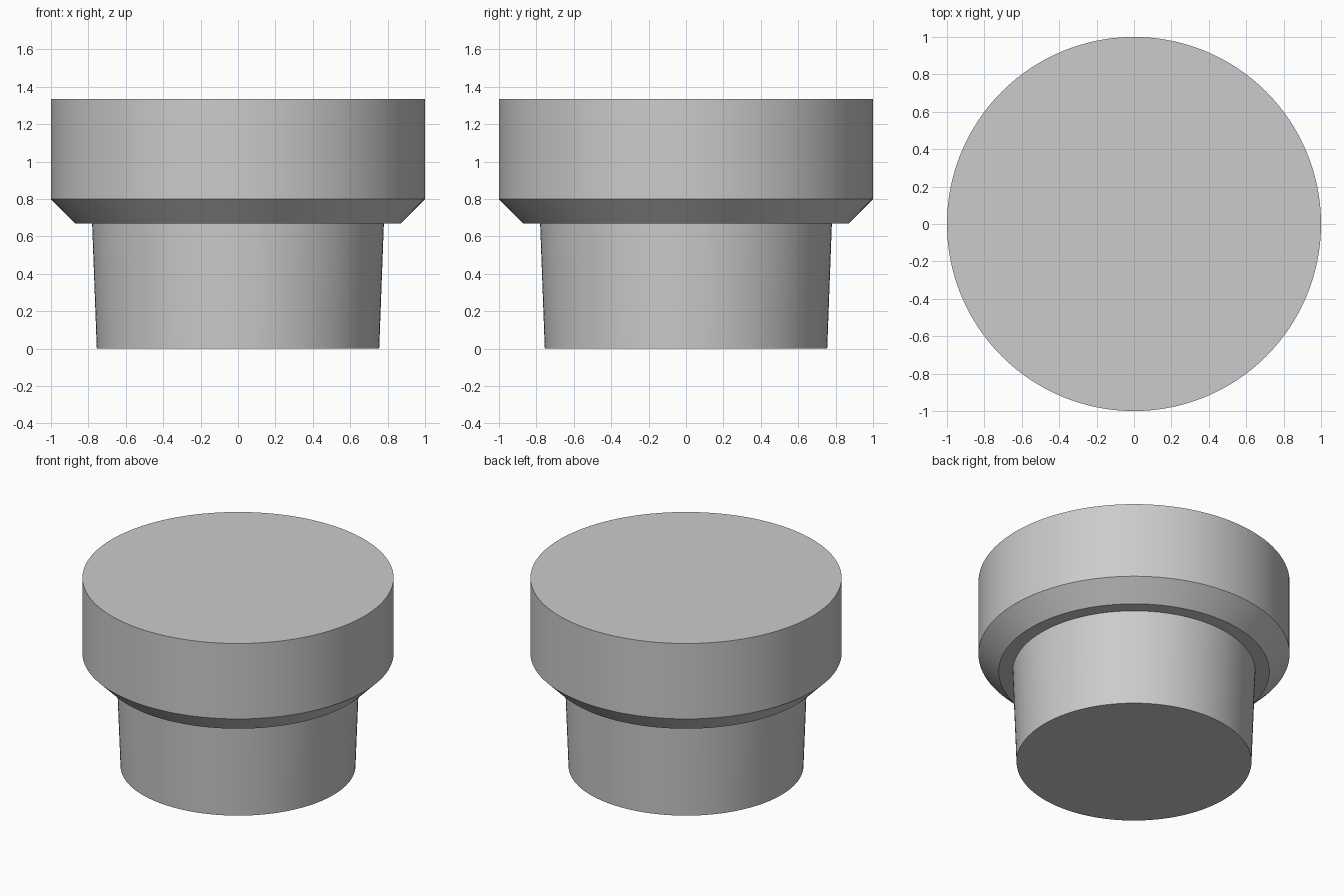
import bpy
import bmesh
import math

SEGMENTS = 128

cube = bpy.data.objects.get("Cube")
if cube:
    bpy.data.objects.remove(cube, do_unlink=True)

# Single grey material
grey = bpy.data.materials.new("plain grey")
grey.use_nodes = True
colour = (0.6, 0.6, 0.6, 1.0)
grey.diffuse_color = colour
grey.node_tree.nodes["Principled BSDF"].inputs["Base Color"].default_value = colour


def turned_solid(name, profile, material):
    """Revolve (radius, height) points about z and close both ends."""
    bm = bmesh.new()
    rings = []
    for radius, height in profile:
        angles = [math.tau * i / SEGMENTS for i in range(SEGMENTS)]
        rings.append([bm.verts.new((radius * math.cos(a), radius * math.sin(a), height))
                      for a in angles])
    for low, high in zip(rings, rings[1:]):
        for i in range(SEGMENTS):
            j = (i + 1) % SEGMENTS
            bm.faces.new((low[i], low[j], high[j], high[i]))
    bm.faces.new(rings[0][::-1])
    bm.faces.new(rings[-1])
    mesh = bpy.data.meshes.new(name)
    bm.to_mesh(mesh)
    bm.free()
    mesh.materials.append(material)
    obj = bpy.data.objects.new(name, mesh)
    bpy.context.collection.objects.link(obj)
    bpy.ops.object.select_all(action="DESELECT")
    obj.select_set(True)
    bpy.context.view_layer.objects.active = obj
    bpy.ops.object.shade_smooth_by_angle(angle=math.radians(30))
    return obj


# Tapered plug, flat shoulder, chamfer and wide cap in one turned body
turned_solid("stopper_body", [
    (0.755, 0.0),    # plug bottom
    (0.78, 0.67),    # plug top
    (0.87, 0.67),    # shoulder edge
    (1.0, 0.80),     # chamfer top
    (1.0, 1.335),    # cap top
], grey)
